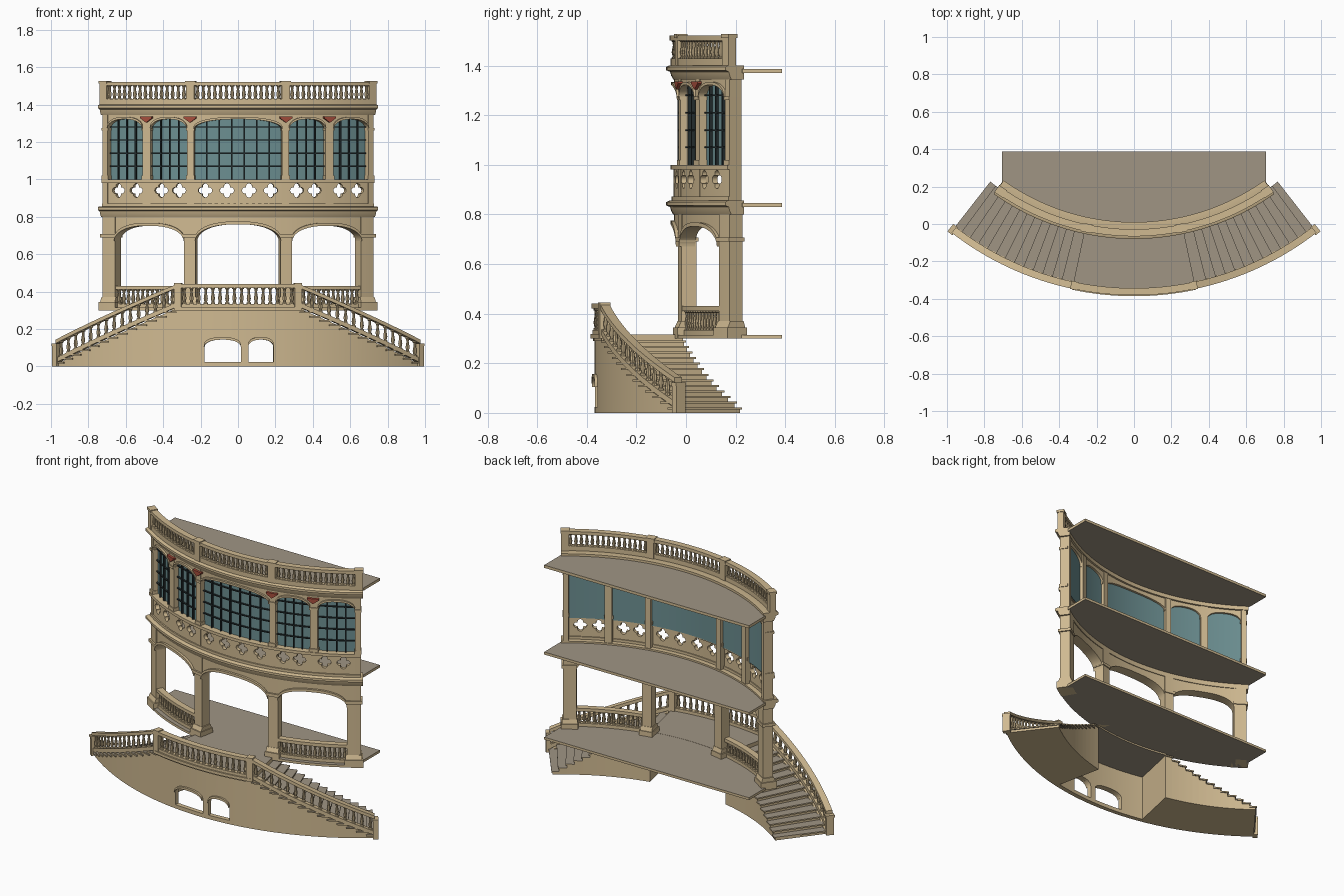
import bpy, bmesh, math
from mathutils import Vector

if "Cube" in bpy.data.objects:
    bpy.data.objects.remove(bpy.data.objects["Cube"])

CY = 1.21        # centre of the curve that every part follows
made = []


def material(name, rgb):
    m = bpy.data.materials.new(name)
    m.use_nodes = True
    m.diffuse_color = (*rgb, 1)
    m.node_tree.nodes["Principled BSDF"].inputs["Base Color"].default_value = (*rgb, 1)
    return m


STONE = material("sandstone", (0.63, 0.49, 0.285))
FLOOR = material("grey floor", (0.352, 0.301, 0.231))
GLASS = material("teal glass", (0.15, 0.275, 0.285))
DARK = material("dark glazing bar", (0.02, 0.03, 0.032))
RED = material("red corbel", (0.38, 0.075, 0.045))


def polar(r, a, z, u=0.0):
    a = math.radians(a)
    return Vector((r * math.sin(a) + u * math.cos(a), CY - r * math.cos(a) + u * math.sin(a), z))


def finish(bm, name, mat=STONE, top=None):
    """Turn a bmesh into an object; level faces take the second material."""
    bmesh.ops.recalc_face_normals(bm, faces=bm.faces)
    mesh = bpy.data.meshes.new(name)
    mesh.materials.append(mat)
    if top:
        mesh.materials.append(top)
        for f in bm.faces:
            f.material_index = int(abs(f.normal.z) > 0.7)
    bm.to_mesh(mesh)
    bm.free()
    ob = bpy.data.objects.new(name, mesh)
    bpy.context.collection.objects.link(ob)
    made.append(ob)
    return ob


def loft(bm, rings):
    """Skin closed rings of points and cap both ends."""
    rows = [[bm.verts.new(p) for p in ring] for ring in rings]
    n = len(rows[0])
    for p, q in zip(rows, rows[1:]):
        for i in range(n):
            bm.faces.new((p[i], p[(i + 1) % n], q[(i + 1) % n], q[i]))
    bm.faces.new(rows[0])
    bm.faces.new(rows[-1][::-1])


def sweep(bm, a0, a1, section, ease=False):
    """Sweep an (r, z) section, fixed or depending on angle, along the curve."""
    n = 28 if ease else max(1, math.ceil(abs(a1 - a0) / 1.5))
    rings = []
    for i in range(n + 1):
        t = (1 - math.cos(math.pi * i / n)) / 2 if ease else i / n
        a = a0 + (a1 - a0) * t
        rings.append([polar(r, a, z) for r, z in (section(a) if callable(section) else section)])
    loft(bm, rings)


def rect(r0, r1, z0, z1):
    return [(r0, z0), (r1, z0), (r1, z1), (r0, z1)]


def block(bm, a0, a1, r0, r1, z0, z1):
    sweep(bm, a0, a1, rect(r0, r1, z0, z1))


def arch(a0, a1, spring, apex):
    mid, half = (a0 + a1) / 2, (a1 - a0) / 2
    return lambda a: spring + (apex - spring) * math.sqrt(max(0, 1 - min(1, abs((a - mid) / half)) ** 2.4))


def baluster(bm, r, a, z0, z1):
    shape = [(0, .011), (.1, .011), (.14, .007), (.35, .011), (.7, .006), (.86, .008), (.9, .012), (1, .012)]
    c = polar(r, a, 0)
    loft(bm, [[c + Vector((w * math.cos(k * math.pi / 4), w * math.sin(k * math.pi / 4), z0 + (z1 - z0) * t))
               for k in range(8)] for t, w in shape])


def balustrade(bm, a0, a1, r, count, base, height, low=0.02, width=0.015):
    """Rails and balusters; base(a) is the height of the foot."""
    for lo, hi, w in ((0, low, width), (height - .02, height, width + .004)):
        sweep(bm, a0, a1, lambda a: rect(r - w, r + w, base(a) + lo, base(a) + hi))
    for i in range(count):
        a = a0 + (a1 - a0) * (i + .5) / count
        baluster(bm, r, a, base(a) + low - .004, base(a) + height - .015)


def cut(ob, outlines):
    """Cut radial openings, each given as (angle, outline), through a wall."""
    bm = bmesh.new()
    for a, pts in outlines:
        loft(bm, [[polar(r, a, z, u) for u, z in pts] for r in (1.1, 1.75)])
    cutter = finish(bm, "cutter")
    made.remove(cutter)
    mod = ob.modifiers.new("openings", "BOOLEAN")
    mod.operation, mod.object, mod.solver = "DIFFERENCE", cutter, "EXACT"
    deps = bpy.context.evaluated_depsgraph_get()
    mesh = bpy.data.meshes.new_from_object(ob.evaluated_get(deps))
    ob.modifiers.clear()
    ob.data = mesh
    bpy.data.objects.remove(cutter)


# Floor slabs with a straight back edge
for name, r, z0, z1 in (("ground_floor", 1.28, .3, .315), ("upper_floor", 1.21, .83, .846), ("roof", 1.21, 1.37, 1.387)):
    edge = math.degrees(math.asin(.706 / r))
    plan = [polar(r, -edge + 2 * edge * i / 40, 0) for i in range(41)]
    plan += [Vector((.706, .388, 0)), Vector((-.706, .388, 0))]
    bm = bmesh.new()
    loft(bm, [[p + Vector((0, 0, z)) for p in plan] for z in (z0, z1)])
    finish(bm, name, STONE, FLOOR)

# Landing and its edge moulding
bm = bmesh.new()
block(bm, -12, 12, 1.25, 1.585, .29, .316)
finish(bm, "landing", STONE, FLOOR)
bm = bmesh.new()
block(bm, -12, 12, 1.57, 1.596, .3, .318)
finish(bm, "landing_moulding")

# Two curved flights of solid steps with projecting treads
STEPS, RISE = 13, .0225
body, treads = bmesh.new(), bmesh.new()
for s in (1, -1):
    for i in range(STEPS):
        a, top = 12 + 2 * i, RISE * (STEPS - i)
        block(body, s * a, s * min(a + 2, 37.7), 1.255, 1.56, 0, top - .006)
        block(treads, s * a, s * min(a + 2.35, 38), 1.248, 1.587, top - .008, top)
finish(body, "stair_body")
finish(treads, "stair_treads", STONE, FLOOR)


def slope(a):
    return .305 * (1 - max(0, abs(a) - 12) / 26.6)


# Curved front wall under landing and stairs, with two arched openings
bm = bmesh.new()
sweep(bm, -38.4, 38.4, lambda a: rect(1.55, 1.578, 0, slope(a) + .004))
wall = finish(bm, "front_wall")
openings, trim = [], bmesh.new()
for x0, x1, top in ((-.18, .015, .143), (.055, .19, .143)):
    c, h = (x0 + x1) / 2, (x1 - x0) / 2
    f = arch(-h, h, .105, top)
    xs = [-h * math.cos(math.pi * i / 16) for i in range(17)]
    mid = math.degrees(math.asin(c / 1.578))
    openings.append((mid, [(-h, .024)] + [(x, f(x)) for x in xs] + [(h, .024)]))
    w = math.degrees(h / 1.578)
    g = arch(mid - w, mid + w, .105, top)
    sweep(trim, mid - w, mid + w, lambda a: rect(1.57, 1.59, g(a), g(a) + .014), True)
cut(wall, openings)
finish(trim, "opening_hoods")

# Stair and landing balustrades with posts
bm = bmesh.new()
balustrade(bm, -11.2, 11.2, 1.572, 16, lambda a: .315, .125)
for s in (1, -1):
    balustrade(bm, s * 12, s * 37.8, 1.572, 15, lambda a: slope(a) + .012, .122, .024)
    block(bm, s * 11, s * 12.4, 1.55, 1.594, .3, .445)
    block(bm, s * 37.5, s * 38.6, 1.55, 1.596, 0, .118)
    block(bm, s * 37.4, s * 38.6, 1.548, 1.599, .108, .122)
finish(bm, "stair_balustrade")

# Ground storey: piers, arches and side balustrades
piers, walls, hoods, rails = (bmesh.new() for _ in range(4))
for s in (1, -1):
    for a0, a1 in ((10.4, 13.2), (31.4, 35)):
        block(piers, s * a0, s * a1, 1.2, 1.262, .3, .84)
        block(piers, s * (a0 - .5), s * (a1 + .6), 1.185, 1.282, .3, .345)
        sweep(piers, s * (a0 - .3), s * (a1 + .3), [(1.19, .345), (1.275, .345), (1.264, .37), (1.198, .37)])
        block(piers, s * (a0 - .2), s * (a1 + .4), 1.194, 1.272, .69, .708)
    balustrade(rails, s * 13.2, s * 31.4, 1.24, 14, lambda a: .315, .115)
for a0, a1, top in ((-10.4, 10.4, .76), (13.2, 31.4, .752), (-31.4, -13.2, .752)):
    f = arch(a0, a1, .67, top)
    sweep(walls, a0, a1, lambda a: rect(1.205, 1.258, f(a), .84), True)
    sweep(hoods, a0, a1, lambda a: rect(1.25, 1.272, f(a), f(a) + .016), True)
finish(piers, "ground_piers")
finish(walls, "ground_arches")
finish(hoods, "ground_arch_hoods")
finish(rails, "side_balustrades")

# Cornices
bm = bmesh.new()
for z in (.8, 1.345):
    sweep(bm, -35.5, 35.5, [(1.2, z), (1.262, z), (1.27, z + .015), (1.274, z + .03), (1.29, z + .036),
                            (1.29, z + .05), (1.278, z + .056), (1.2, z + .056)])
block(bm, -35, 35, 1.23, 1.272, .982, 1.0)
block(bm, -35, 35, 1.23, 1.268, .856, .872)
finish(bm, "cornices")

# Parapet under the windows, pierced by four-lobed openings
bm = bmesh.new()
block(bm, -34.5, 34.5, 1.236, 1.26, .85, .99)
panel = finish(bm, "pierced_parapet")
lobes = []
for i in range(48):
    t = 2 * math.pi * i / 48
    k = (t + math.pi / 4) % (math.pi / 2) - math.pi / 4
    d = .021 * math.cos(k) + math.sqrt(.0165 ** 2 - (.021 * math.sin(k)) ** 2)
    lobes.append((d * math.cos(t), .941 + d * math.sin(t)))
cut(panel, [(s * a, lobes) for s in (1, -1) for a in (2.7, 8, 14.5, 19, 25.6, 30.5)])

# Window storey: columns, corbels, arches, glass and glazing bars
cols, corbels, walls, hoods, glass, bars = (bmesh.new() for _ in range(6))
for s in (1, -1):
    for a0, a1 in ((10.8, 12.5), (21.8, 23.8), (33.5, 35)):
        block(cols, s * a0, s * a1, 1.205, 1.262, .85, 1.36)
        block(cols, s * (a0 - .2), s * (a1 + .2), 1.215, 1.268, 1.0, 1.02)
        block(cols, s * (a0 - .2), s * (a1 + .2), 1.215, 1.268, 1.262, 1.276)
    for c in (11.65, 22.7):
        sweep(corbels, s * c - 1.5, s * c + 1.5,
              lambda a: rect(1.255, 1.276, 1.303 + .016 * abs(a - s * c), 1.336))
for a0, a1, count in ((-10.8, 10.8, 6), (12.5, 21.8, 3), (23.8, 33.5, 3), (-21.8, -12.5, 3), (-33.5, -23.8, 3)):
    f = arch(a0, a1, 1.268, 1.322)
    sweep(walls, a0, a1, lambda a: rect(1.212, 1.258, f(a), 1.36), True)
    sweep(hoods, a0, a1, lambda a: rect(1.25, 1.27, f(a), f(a) + .012), True)
    sweep(glass, a0, a1, lambda a: rect(1.226, 1.232, .99, f(a) + .002), True)
    for z in (1.07, 1.14, 1.21, 1.28):
        block(bars, a0, a1, 1.23, 1.242, z - .003, z + .003)
    for i in range(count):
        a = a0 + (a1 - a0) * (i + 1) / (count + 1)
        block(bars, a - .16, a + .16, 1.23, 1.244, 1.0, f(a))
finish(cols, "window_columns")
finish(corbels, "corbels", RED)
finish(walls, "window_arches")
finish(hoods, "window_arch_hoods")
finish(glass, "window_glass", GLASS)
finish(bars, "glazing_bars", DARK)

# Roof balustrade with posts
bm = bmesh.new()
for a0, a1 in ((-10.6, 10.6), (12.6, 33.8), (-33.8, -12.6)):
    balustrade(bm, a0, a1, 1.257, 15, lambda a: 1.395, .127, .034)
for a in (-34.5, -11.6, 11.6, 34.5):
    block(bm, a - 1, a + 1, 1.238, 1.276, 1.39, 1.52)
    block(bm, a - 1.2, a + 1.2, 1.234, 1.28, 1.512, 1.527)
finish(bm, "roof_balustrade")

# Smooth the curves and keep the edges sharp
bpy.ops.object.select_all(action="DESELECT")
for ob in made:
    ob.select_set(True)
bpy.context.view_layer.objects.active = made[0]
bpy.ops.object.shade_smooth_by_angle(angle=math.radians(30))
